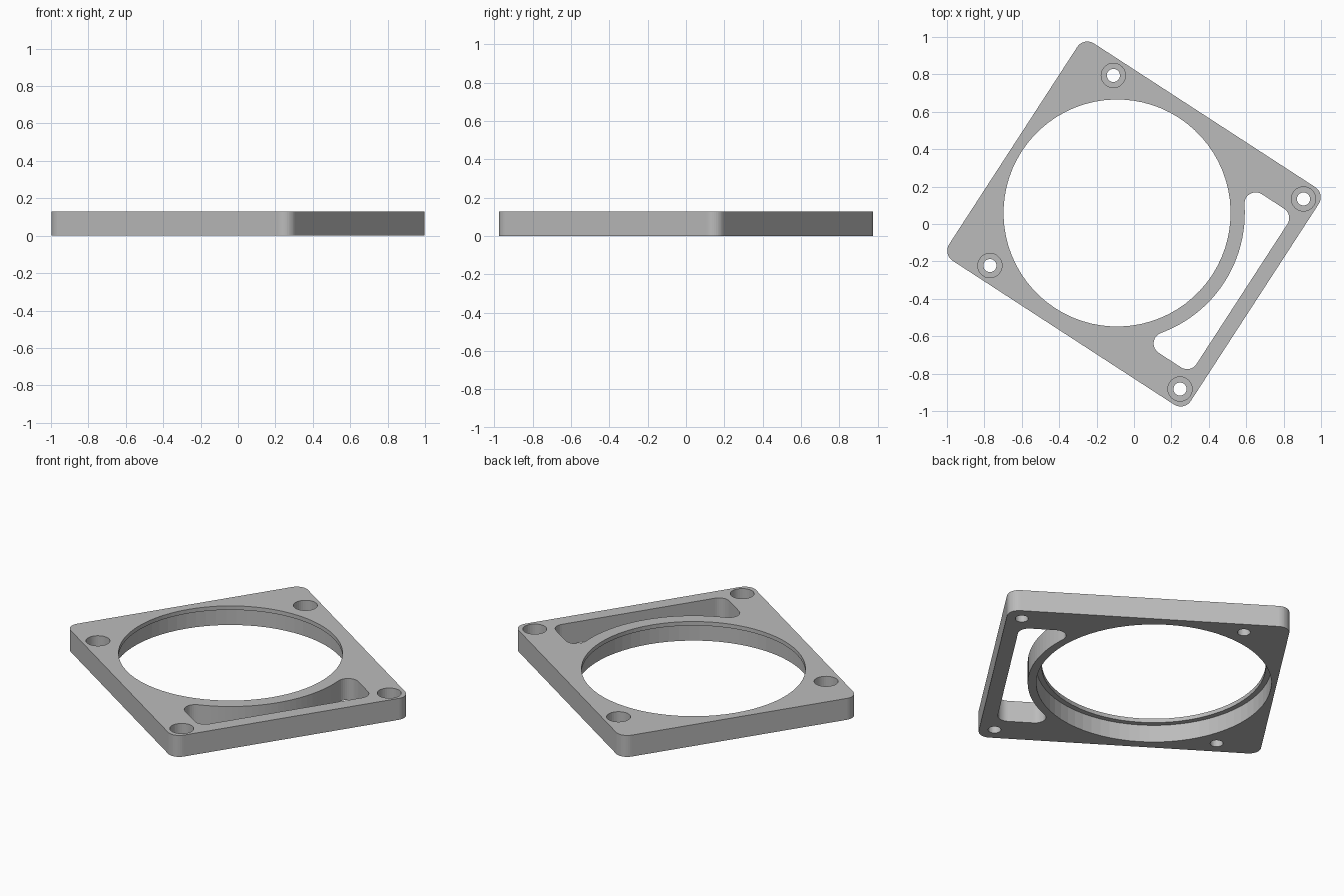
import bpy, bmesh, math
from mathutils import Matrix

cube = bpy.data.objects.get("Cube")
if cube:
    bpy.data.objects.remove(cube, do_unlink=True)

# Main sizes, in the plate's own unrotated frame
HALF_W, HALF_D, HEIGHT, CORNER = 0.77, 0.693, 0.128, 0.065
RING_X, RING_R, RECESS_R, LIP = -0.108, 0.607, 0.637, 0.024
SLOT_X, SLOT_Y, SLOT_R, FILLET = 0.688, 0.506, 0.683, 0.06
TURN = math.radians(-33)

grey = bpy.data.materials.new("grey_plastic")
grey.use_nodes = True
grey.diffuse_color = (0.5, 0.5, 0.5, 1)
grey.node_tree.nodes["Principled BSDF"].inputs["Base Color"].default_value = (0.5, 0.5, 0.5, 1)


def arc(cx, cy, r, start, end, steps):
    angles = [start + (end - start) * i / steps for i in range(steps + 1)]
    return [(cx + r * math.cos(a), cy + r * math.sin(a)) for a in angles]


def finish(name, bm):
    bmesh.ops.remove_doubles(bm, verts=bm.verts, dist=1e-5)
    bmesh.ops.recalc_face_normals(bm, faces=bm.faces)
    mesh = bpy.data.meshes.new(name)
    bm.to_mesh(mesh)
    bm.free()
    mesh.materials.append(grey)
    obj = bpy.data.objects.new(name, mesh)
    bpy.context.scene.collection.objects.link(obj)
    return obj


def prism(name, outline, z0, z1):
    bm = bmesh.new()
    base = bm.faces.new([bm.verts.new((x, y, z0)) for x, y in outline])
    top = bmesh.ops.extrude_face_region(bm, geom=[base])["geom"]
    bmesh.ops.translate(bm, vec=(0, 0, z1 - z0),
                        verts=[v for v in top if isinstance(v, bmesh.types.BMVert)])
    return finish(name, bm)


def stepped_bore(name, x, y, profile, sides):
    """Closed turned solid from (radius, height) pairs, bottom to top."""
    bm = bmesh.new()
    rings = []
    for r, z in profile:
        pts = arc(x, y, r, 0, math.tau, sides)[:-1]
        rings.append([bm.verts.new((px, py, z)) for px, py in pts])
    for low, high in zip(rings, rings[1:]):
        for i in range(sides):
            j = (i + 1) % sides
            bm.faces.new((low[i], low[j], high[j], high[i]))
    bm.faces.new(rings[0])
    bm.faces.new(rings[-1])
    return finish(name, bm)


# Plate with rounded corners
quarter = math.pi / 2
outline = []
for k, (sx, sy) in enumerate([(1, 1), (-1, 1), (-1, -1), (1, -1)]):
    outline += arc(sx * (HALF_W - CORNER), sy * (HALF_D - CORNER), CORNER,
                   k * quarter, (k + 1) * quarter, 10)
plate = prism("mounting_plate", outline, 0, HEIGHT)

# Large round opening, widened below a thin top lip
step = HEIGHT - LIP
cutters = [stepped_bore("ring_cutter", RING_X, 0,
                        [(RECESS_R, -0.1), (RECESS_R, step), (RING_R, step), (RING_R, 0.3)], 72)]

# Counterbored screw holes
for x in (-0.525, 0.687):
    for y in (-0.606, 0.606):
        cutters.append(stepped_bore("screw_cutter", x, y,
                                    [(0.035, -0.1), (0.035, 0.045), (0.065, 0.045), (0.065, 0.3)], 32))

# Side slot: straight outer wall, inner wall concentric with the opening
cy = SLOT_Y - FILLET
reach = math.sqrt((SLOT_R + FILLET) ** 2 - cy ** 2)
theta = math.atan2(cy, reach)
right = SLOT_X - FILLET
slot = arc(right, -cy, FILLET, -quarter, 0, 8)
slot += arc(right, cy, FILLET, 0, quarter, 8)
slot += arc(RING_X + reach, cy, FILLET, quarter, math.pi + theta, 12)
slot += arc(RING_X, 0, SLOT_R, theta, -theta, 24)[1:-1]
slot += arc(RING_X + reach, -cy, FILLET, math.pi - theta, 3 * quarter, 12)
cutters.append(prism("slot_cutter", slot, -0.1, 0.3))

# Cut everything, bake the result and drop the cutters
for cutter in cutters:
    cutter.hide_render = True
    mod = plate.modifiers.new(cutter.name, "BOOLEAN")
    mod.operation, mod.solver, mod.object = "DIFFERENCE", "EXACT", cutter
bpy.context.view_layer.update()
baked = bpy.data.meshes.new_from_object(plate.evaluated_get(bpy.context.evaluated_depsgraph_get()))
plate.modifiers.clear()
plate.data = baked
for cutter in cutters:
    bpy.data.objects.remove(cutter, do_unlink=True)

# Turn the plate to its final heading
plate.data.transform(Matrix.Rotation(TURN, 4, "Z"))
